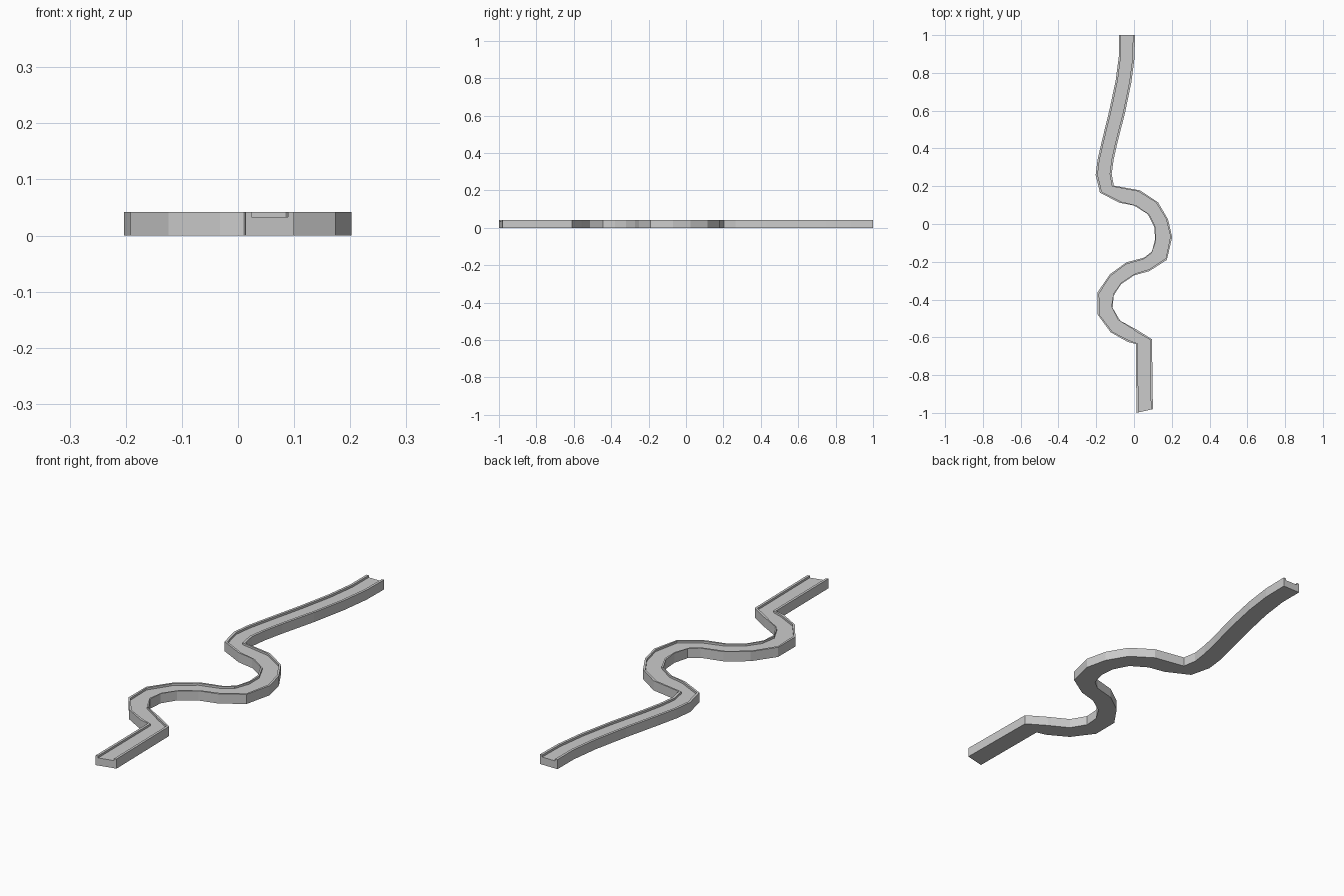
import bpy, bmesh
from mathutils import Vector

HEIGHT, FLOOR, RIM = 0.042, 0.033, 0.011

# Winding path: left edge x, y and right edge x, y at each station
stations = [
    (-0.08, 1.0, 0.005, 1.0), (-0.08, 0.89, 0.003, 0.88),
    (-0.097, 0.76, -0.014, 0.75), (-0.131, 0.6, -0.047, 0.59),
    (-0.17, 0.44, -0.088, 0.43), (-0.193, 0.34, -0.108, 0.34),
    (-0.203, 0.26, -0.118, 0.265), (-0.18, 0.165, -0.107, 0.203),
    (-0.075, 0.112, 0.032, 0.178), (0.0, 0.098, 0.127, 0.115),
    (0.072, 0.053, 0.18, 0.025), (0.107, -0.015, 0.202, -0.07),
    (0.112, -0.08, 0.174, -0.19), (0.095, -0.145, 0.08, -0.25),
    (0.054, -0.178, 0.0, -0.272), (-0.04, -0.203, -0.07, -0.32),
    (-0.126, -0.265, -0.108, -0.38), (-0.192, -0.36, -0.113, -0.445),
    (-0.192, -0.48, -0.073, -0.512), (-0.124, -0.573, 0.0, -0.552),
    (0.01, -0.635, 0.095, -0.61), (0.013, -1.0, 0.1, -0.98),
]
# The lower left bank has one extra bend before the straight run
stations.insert(20, (-0.032, -0.625, 0.012, -0.558))


def section(lx, ly, rx, ry):
    """U-shaped section with a raised rim on each bank."""
    l, r = Vector((lx, ly)), Vector((rx, ry))
    inset = (r - l).normalized() * RIM
    return [(*l, 0), (*r, 0), (*r, HEIGHT), (*(r - inset), HEIGHT),
            (*(r - inset), FLOOR), (*(l + inset), FLOOR),
            (*(l + inset), HEIGHT), (*l, HEIGHT)]


# Track: sections joined along the path, with closed ends
bm = bmesh.new()
rings = [[bm.verts.new(p) for p in section(*s)] for s in stations]
for a, b in zip(rings, rings[1:]):
    for i in range(8):
        j = (i + 1) % 8
        bm.faces.new((a[i], a[j], b[j], b[i]))
bm.faces.new(rings[0])
bm.faces.new(rings[-1])
bmesh.ops.recalc_face_normals(bm, faces=bm.faces)
mesh = bpy.data.meshes.new("winding_channel")
bm.to_mesh(mesh)
bm.free()
bpy.context.collection.objects.link(bpy.data.objects.new("winding_channel", mesh))
